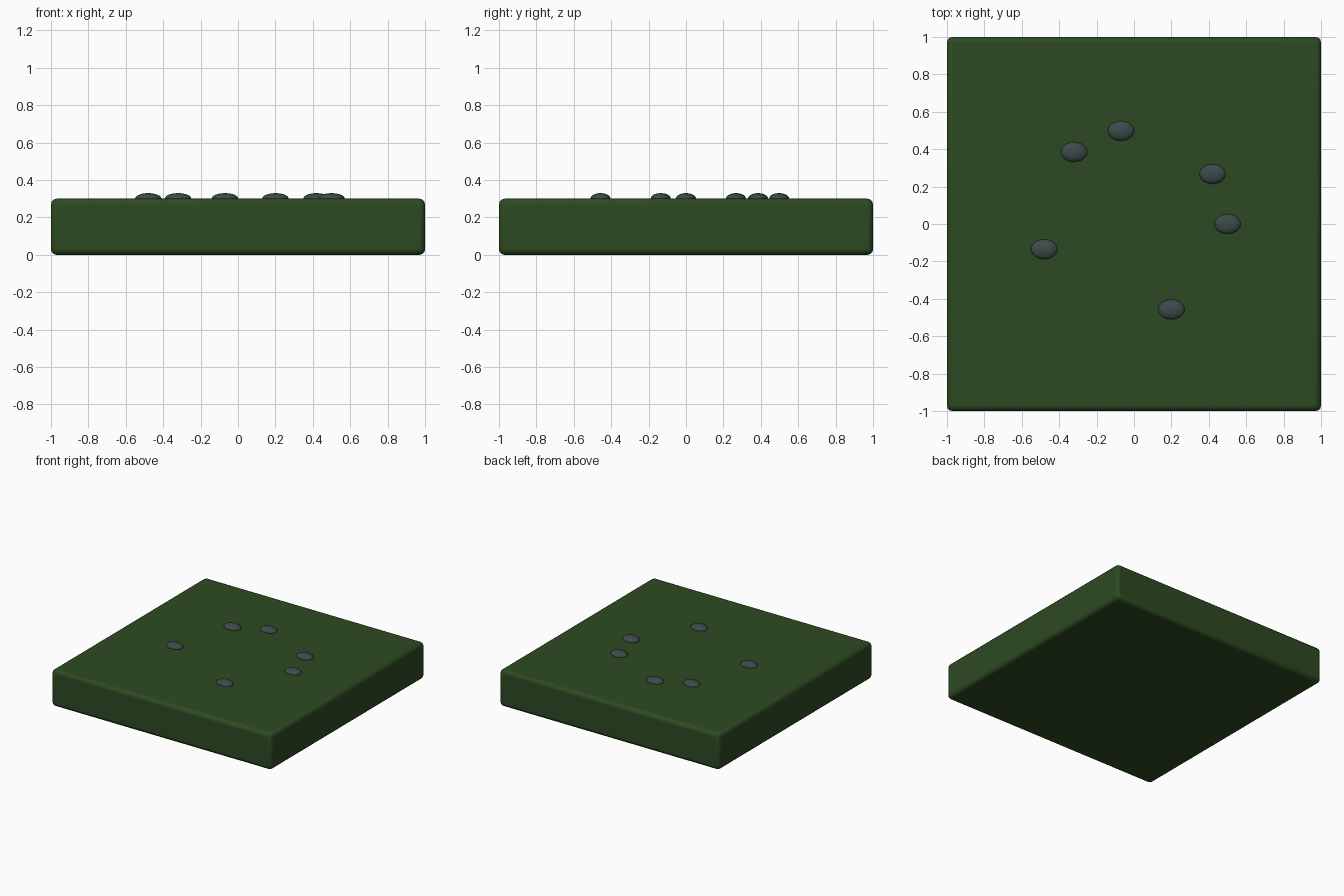
import bpy

if "Cube" in bpy.data.objects:
    bpy.data.objects.remove(bpy.data.objects["Cube"])


def material(name, rgb):
    def lin(c):
        c /= 255
        return c / 12.92 if c <= 0.04045 else ((c + 0.055) / 1.055) ** 2.4
    m = bpy.data.materials.new(name)
    m.diffuse_color = (*[lin(c) for c in rgb], 1)
    m.use_nodes = True
    m.node_tree.nodes["Principled BSDF"].inputs["Base Color"].default_value = m.diffuse_color
    return m


grass = material("grass_green", (45, 74, 34))
stone = material("stone_grey", (61, 74, 74))

# Ground slab with softly rounded edges
bpy.ops.mesh.primitive_cube_add(size=1, location=(0, 0, 0.15))
slab = bpy.context.object
slab.name = "ground_slab"
slab.scale = (2, 2, 0.3)
bpy.ops.object.transform_apply(location=False, rotation=False, scale=True)
bevel = slab.modifiers.new("rounded_edges", 'BEVEL')
bevel.width = 0.03
bevel.segments = 3
slab.data.materials.append(grass)
bpy.ops.object.shade_smooth_by_angle()

# Flat pebbles in a loose ring, half sunk into the slab
spots = [(-0.07, 0.498), (-0.32, 0.385), (0.42, 0.267),
         (0.50, 0.0), (-0.48, -0.135), (0.20, -0.457)]
for i, (x, y) in enumerate(spots):
    bpy.ops.mesh.primitive_uv_sphere_add(segments=24, ring_count=16, radius=1,
                                         location=(x, y, 0.302))
    pebble = bpy.context.object
    pebble.name = f"pebble_{i + 1}"
    pebble.scale = (0.07, 0.053, 0.028)
    pebble.data.materials.append(stone)
    bpy.ops.object.shade_smooth()
